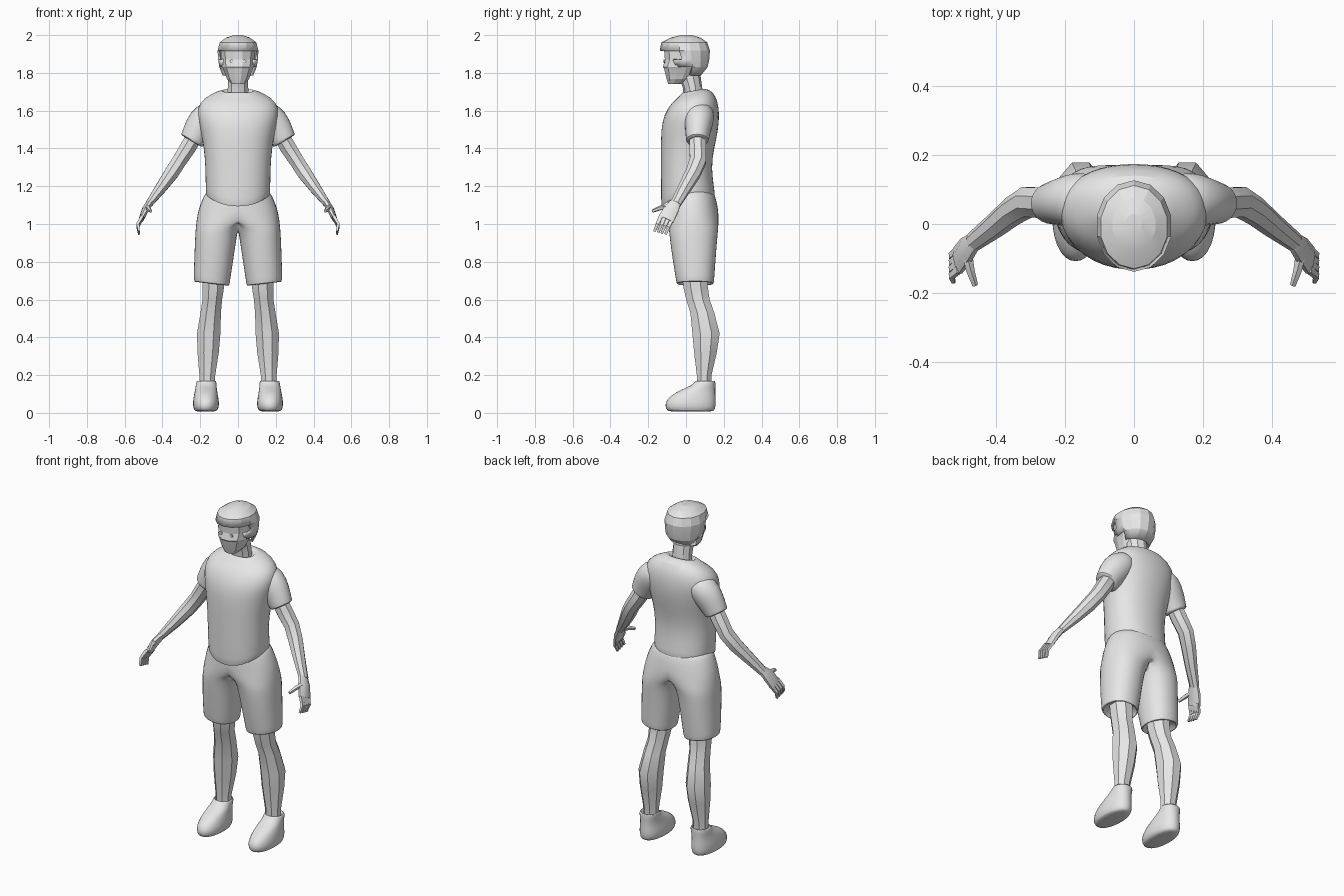
import bpy, bmesh, math
from mathutils import Vector

grey = bpy.data.materials.new("plain_grey")
grey.diffuse_color = (0.8, 0.8, 0.8, 1)


def finish(name, bm, mirror=False, subsurf=0, angle=30, thick=0):
    """Turn a bmesh into a named, shaded object."""
    bmesh.ops.recalc_face_normals(bm, faces=bm.faces)
    me = bpy.data.meshes.new(name)
    bm.to_mesh(me)
    bm.free()
    me.materials.append(grey)
    ob = bpy.data.objects.new(name, me)
    bpy.context.collection.objects.link(ob)
    bpy.ops.object.select_all(action='DESELECT')
    ob.select_set(True)
    bpy.context.view_layer.objects.active = ob
    if angle:
        bpy.ops.object.shade_smooth_by_angle(angle=math.radians(angle))
    if mirror:
        m = ob.modifiers.new("mirror", 'MIRROR')
        m.use_clip = True
        m.merge_threshold = 0.0005
    if thick:
        s = ob.modifiers.new("thickness", 'SOLIDIFY')
        s.thickness = thick
        s.offset = -1
    if subsurf:
        s = ob.modifiers.new("smooth", 'SUBSURF')
        s.levels = s.render_levels = subsurf
    return ob


def skin(bm, rings, caps=True):
    """Bridge rings of points with quads."""
    vs = [[bm.verts.new(p) for p in r] for r in rings]
    n = len(vs[0])
    for a, b in zip(vs, vs[1:]):
        for i in range(n):
            j = (i + 1) % n
            bm.faces.new((a[i], a[j], b[j], b[i]))
    if caps:
        bm.faces.new(vs[0][::-1])
        bm.faces.new(vs[-1])


def oval(z, x0, x1, y0, y1, n, e=2.0):
    """Rounded horizontal section between the given limits."""
    pts = []
    for i in range(n):
        a = 2 * math.pi * (i + 0.5) / n
        c, s = math.cos(a), math.sin(a)
        k = (abs(c) ** e + abs(s) ** e) ** (-1 / e)
        pts.append(Vector(((x0 + x1) / 2 + (x1 - x0) / 2 * c * k,
                           (y0 + y1) / 2 + (y1 - y0) / 2 * s * k, z)))
    return pts


def loft(sections, n, e=2.0):
    bm = bmesh.new()
    skin(bm, [oval(*s, n, e) for s in sections])
    return bm


def centred(sections):
    return [(z, -w, w, y0, y1) for z, w, y0, y1 in sections]


def tube(bm, stations, n):
    """Tube through (position, radius across, radius along y)."""
    ps = [Vector(s[0]) for s in stations]
    rings = []
    for i, (_, ru, rv) in enumerate(stations):
        t = (ps[min(i + 1, len(ps) - 1)] - ps[max(i - 1, 0)]).normalized()
        u = Vector((0, 1, 0)).cross(t).normalized()
        v = t.cross(u)
        ring = []
        for k in range(n):
            a = 2 * math.pi * (k + 0.5) / n
            ring.append(ps[i] + u * ru * math.cos(a) + v * rv * math.sin(a))
        rings.append(ring)
    skin(bm, rings)


# Shirt body, with the hem dipping and the collar tilted
bm = loft(centred([
    (1.19, .155, -.115, .138), (1.152, .160, -.120, .143), (1.148, .169, -.130, .153),
    (1.165, .172, -.133, .154), (1.30, .173, -.133, .133), (1.40, .181, -.134, .150),
    (1.50, .200, -.133, .172), (1.58, .220, -.118, .178), (1.645, .208, -.075, .170),
    (1.685, .145, -.040, .145), (1.706, .092, -.022, .098), (1.708, .080, -.012, .090),
    (1.68, .065, 0, .075)]), 20, 2.3)
for v in bm.verts:
    if v.co.z < 1.25:
        v.co.z -= 0.06 * max(0, -v.co.y / .13) ** 2
    elif v.co.z > 1.67:
        v.co.z += 0.18 * (v.co.y - 0.04)
finish("shirt", bm, subsurf=1, angle=50)

# Sleeves
bm = bmesh.new()
tube(bm, [((.10, .07, 1.615), .060, .075), ((.165, .07, 1.565), .088, .085),
          ((.205, .065, 1.51), .084, .072), ((.236, .06, 1.455), .070, .063),
          ((.243, .06, 1.442), .069, .062), ((.246, .06, 1.437), .060, .054)], 14)
finish("sleeve", bm, mirror=True, subsurf=1, angle=50)

# Shorts: one half clamped at the centre line, then mirrored
bm = loft([
    (1.19, -.160, .160, -.085, .140), (1.15, -.182, .182, -.098, .156),
    (1.08, -.212, .212, -.100, .172), (1.02, -.120, .221, -.098, .174),
    (.975, -.020, .225, -.092, .172), (.93, .006, .228, -.088, .167),
    (.80, .026, .233, -.070, .157), (.705, .042, .235, -.054, .150),
    (.685, .045, .233, -.051, .148), (.68, .054, .224, -.042, .139),
    (.72, .060, .215, -.030, .130)], 18, 2.3)
for v in bm.verts:
    v.co.x = max(0, v.co.x)
    if v.co.z < .71:
        v.co.z += 0.12 * (v.co.x - .14)
bmesh.ops.delete(bm, geom=[f for f in bm.faces if all(v.co.x < 1e-5 for v in f.verts)],
                 context='FACES')
finish("shorts", bm, mirror=True, subsurf=1, angle=50)

# Bare legs
finish("leg", loft([
    (.78, .065, .195, -.03, .11), (.66, .070, .192, -.018, .122),
    (.60, .080, .192, -.004, .130), (.53, .086, .203, .018, .155),
    (.42, .088, .222, .028, .184), (.32, .097, .219, .038, .168),
    (.20, .117, .208, .054, .138), (.12, .117, .208, .054, .138)], 8), mirror=True)

# Shoes
finish("shoe", loft([
    (.006, .125, .215, -.085, .140), (.012, .108, .232, -.103, .152),
    (.035, .099, .240, -.114, .160), (.065, .100, .239, -.108, .160),
    (.095, .106, .234, -.078, .158), (.122, .110, .228, -.030, .157),
    (.145, .113, .224, .030, .157), (.166, .113, .222, .047, .157),
    (.171, .120, .215, .054, .150), (.155, .127, .208, .060, .143)], 14, 2.3),
    mirror=True, subsurf=1, angle=50)

# Arms
bm = bmesh.new()
tube(bm, [((.215, .06, 1.49), .045, .046), ((.265, .062, 1.405), .046, .048),
          ((.310, .064, 1.335), .042, .047), ((.352, .038, 1.27), .041, .043),
          ((.405, -.005, 1.195), .033, .037), ((.470, -.054, 1.108), .021, .030)], 8)
finish("arm", bm, mirror=True)

# Hands: palm, four curled fingers and thumb
bm = bmesh.new()
tube(bm, [((.464, -.050, 1.118), .019, .028), ((.488, -.076, 1.08), .020, .042),
          ((.512, -.106, 1.025), .014, .046)], 8)
for i in range(4):
    off = Vector((0, .96, -.25)) * (i - 1.5) * .0205
    path = [((.508, -.102, 1.035), .012), ((.531, -.122, .992), .010), ((.524, -.138, .953), .007)]
    tube(bm, [(Vector(p) + off, r, r + .002) for p, r in path], 4)
tube(bm, [((.484, -.085, 1.09), .013, .017), ((.476, -.135, 1.085), .013, .013),
          ((.462, -.178, 1.068), .009, .009)], 5)
finish("hand", bm, mirror=True)

# Neck
finish("neck", loft(centred([(1.66, .060, -.012, .090), (1.72, .057, -.016, .086),
                             (1.80, .056, -.045, .075)]), 10))

# Head with a jaw ridge
finish("head", loft(centred([
    (1.742, .036, -.095, -.020), (1.768, .060, -.104, .030), (1.822, .080, -.118, .070),
    (1.832, .086, -.124, .075), (1.87, .090, -.114, .095), (1.92, .094, -.118, .10),
    (1.96, .070, -.080, .080)]), 12, 2.3), angle=15)

# Hair cap with an opening for the face
bm = loft(centred([
    (1.785, .082, -.06, .078), (1.83, .101, -.09, .114), (1.87, .108, -.115, .123),
    (1.918, .111, -.139, .127), (1.962, .099, -.130, .112), (1.987, .064, -.080, .076),
    (2.0, .022, -.025, .030)]), 14)
drop = []
for f in bm.faces:
    c = f.calc_center_median()
    if (c.z < 1.915 and c.y < -.045) or (c.z < 1.82 and c.y < .03):
        drop.append(f)
bmesh.ops.delete(bm, geom=drop, context='FACES')
finish("hair", bm, angle=15, thick=.014)

# Eyes as thin discs
bm = bmesh.new()
rings = [[(.034 + .011 * math.cos(a * math.pi / 4), y, 1.862 + .009 * math.sin(a * math.pi / 4))
          for a in range(8)] for y in (-.110, -.1185)]
skin(bm, rings)
finish("eye", bm, mirror=True)
